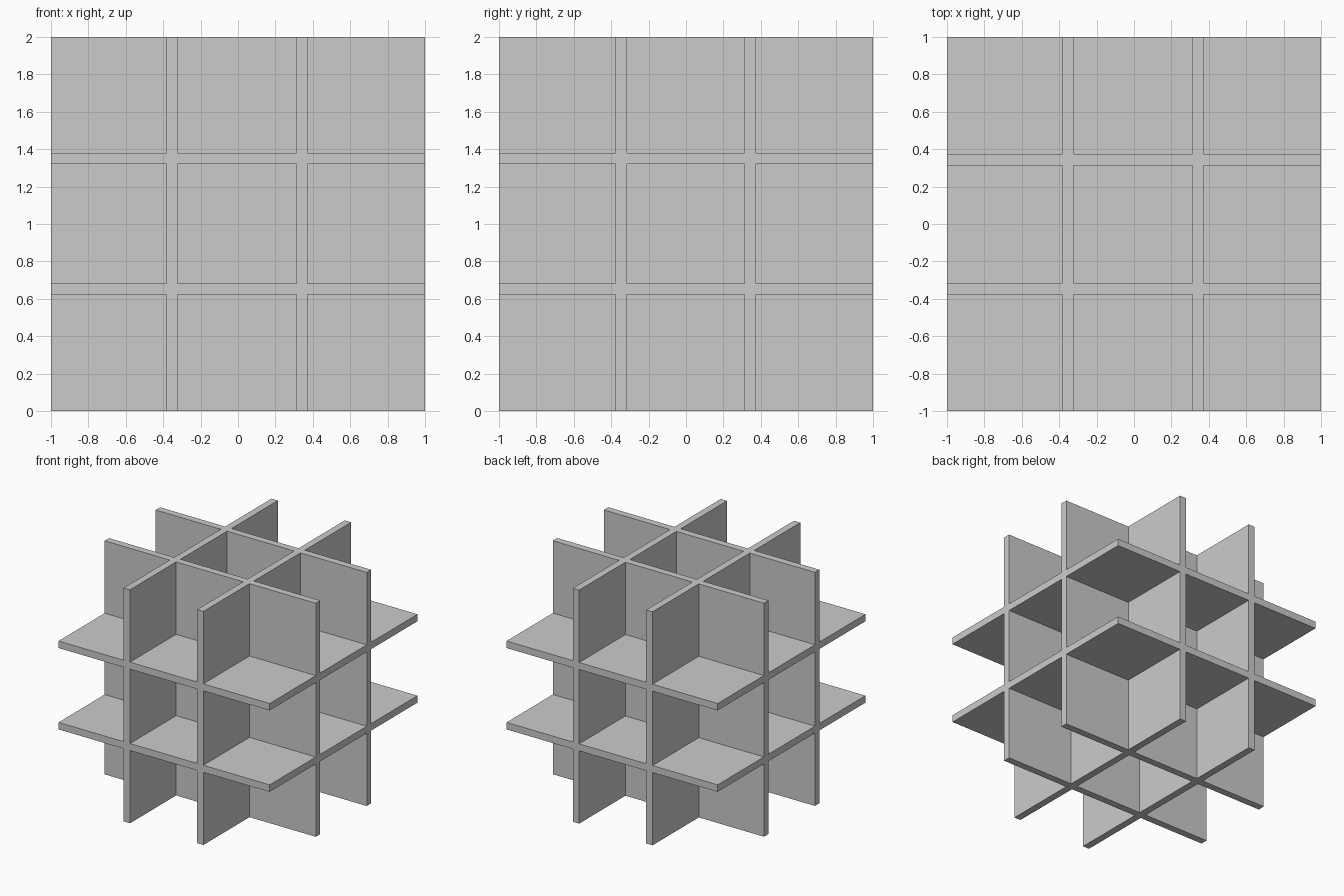
import bpy

if "Cube" in bpy.data.objects:
    bpy.data.objects.remove(bpy.data.objects["Cube"])

THICK = 0.06
# Plate centres along each axis
PLATES = {
    0: (-0.353, 0.342),
    1: (-0.346, 0.344),
    2: (0.653, 1.35),
}
NAMES = ("side_panel", "cross_panel", "shelf")


def add_plate(axis, centre):
    loc, size = [0, 0, 1], [2, 2, 2]
    loc[axis], size[axis] = centre, THICK
    bpy.ops.mesh.primitive_cube_add(size=1, location=loc)
    plate = bpy.context.object
    plate.name = NAMES[axis]
    plate.scale = size
    bpy.ops.object.transform_apply(location=True, rotation=False, scale=True)
    return plate


# Two full-size panels per axis
plates = [add_plate(axis, c) for axis, cs in PLATES.items() for c in cs]

# Fuse the crossing panels into one lattice with flush joints
lattice = plates[0]
lattice.name = "panel_lattice"
bpy.ops.object.select_all(action='DESELECT')
bpy.context.view_layer.objects.active = lattice
lattice.select_set(True)
for other in plates[1:]:
    mod = lattice.modifiers.new("join", 'BOOLEAN')
    mod.operation = 'UNION'
    mod.solver = 'EXACT'
    mod.object = other
    bpy.ops.object.modifier_apply(modifier=mod.name)
    bpy.data.objects.remove(other)
